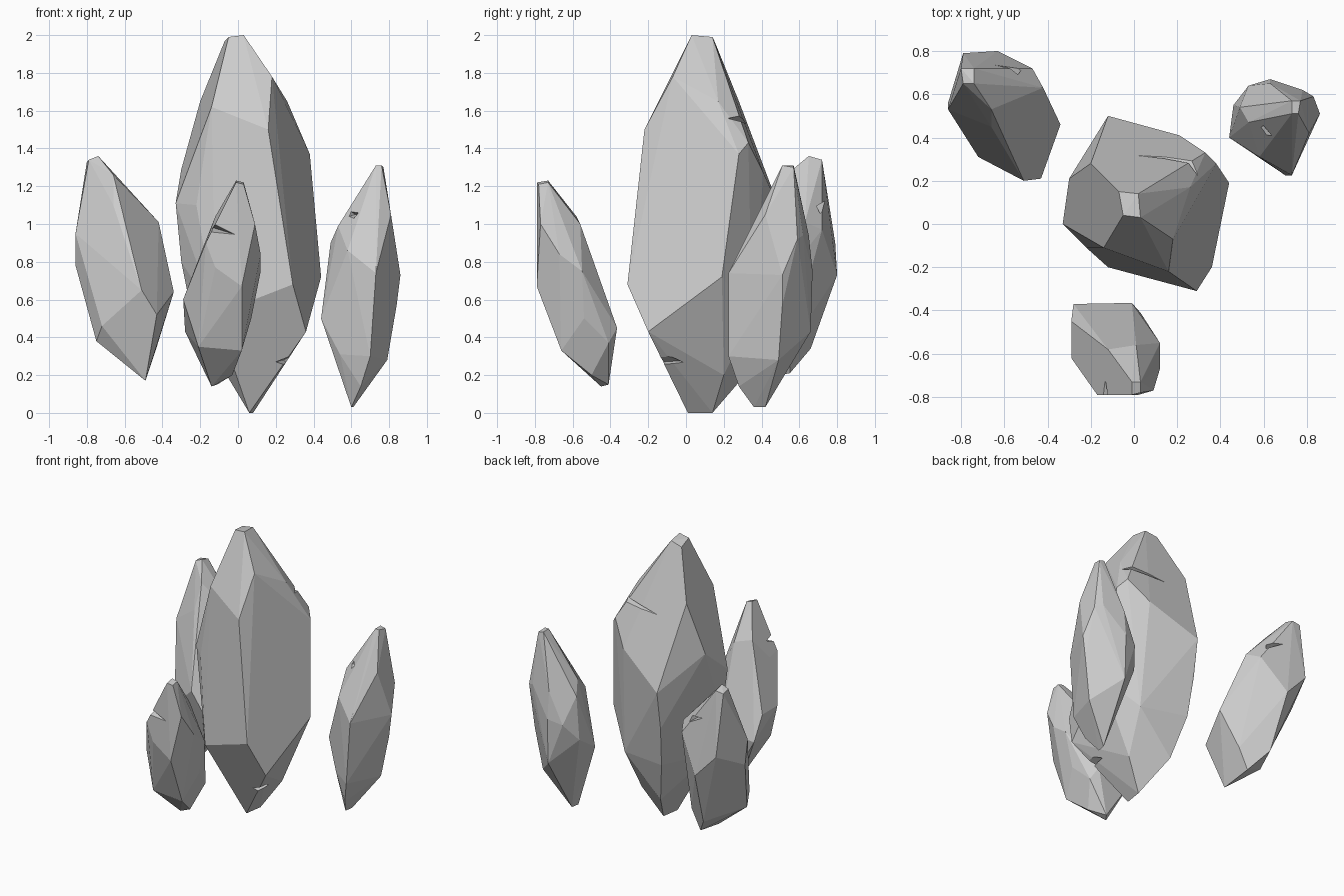
import bpy, bmesh, math


def hull(name, points):
    """Faceted convex stone around a handful of corner points."""
    bm = bmesh.new()
    for p in points:
        bm.verts.new(p)
    res = bmesh.ops.convex_hull(bm, input=bm.verts[:])
    bmesh.ops.delete(bm, geom=[v for v in bm.verts if not v.link_faces], context='VERTS')
    bmesh.ops.dissolve_limit(bm, angle_limit=math.radians(4), verts=bm.verts[:], edges=bm.edges[:])
    bmesh.ops.recalc_face_normals(bm, faces=bm.faces[:])
    mesh = bpy.data.meshes.new(name)
    bm.to_mesh(mesh)
    bm.free()
    ob = bpy.data.objects.new(name, mesh)
    bpy.context.collection.objects.link(ob)
    return ob


def crack(stone, *corners):
    """Cut a thin wedge out of a stone: thin end, two mouth corners, inner point."""
    cutter = hull("crack_cutter", corners)
    cutter.hide_render = True
    mod = stone.modifiers.new("crack", 'BOOLEAN')
    mod.operation = 'DIFFERENCE'
    mod.solver = 'EXACT'
    mod.object = cutter
    bpy.context.view_layer.update()
    deps = bpy.context.evaluated_depsgraph_get()
    mesh = bpy.data.meshes.new_from_object(stone.evaluated_get(deps))
    stone.modifiers.clear()
    stone.data = mesh
    bpy.data.objects.remove(cutter)


def crystal(name, tip, shoulder, waist, base, cracks):
    stone = hull(name, tip + shoulder + waist + base)
    for c in cracks:
        crack(stone, *c)
    return stone


# Tall centre crystal
crystal(
    "centre_crystal",
    tip=[(-.07, .15, 1.97), (.02, .14, 1.99), (.03, .03, 2), (-.05, .04, 1.99)],
    shoulder=[(-.14, -.11, 1.62), (.18, -.07, 1.78), (.16, -.22, 1.5), (.26, .17, 1.65),
              (.38, .28, 1.37), (.33, .33, 1.43), (.21, .41, 1.27), (-.2, .28, 1.65)],
    waist=[(-.3, .21, 1.29), (-.33, 0, 1.11), (-.12, .5, 1.07), (-.22, -.11, 1.1),
           (.44, .19, .72), (.29, -.31, .68), (-.3, .02, .8), (-.12, .46, .8)],
    base=[(.36, -.2, .43), (-.12, -.2, .52), (-.24, .05, .5), (-.1, .42, .52),
          (.24, .35, .5), (-.03, .33, .22), (.21, .2, .2), (.06, .01, 0), (.08, .14, 0)],
    cracks=[[(0, .32, 1.53), (.36, .35, 1.62), (.36, .35, 1.53), (.3, .22, 1.56)],
            [(.24, .03, .28), (.3, -.16, .31), (.3, -.16, .23), (.2, -.12, .27)]])

# Back left crystal
crystal(
    "left_crystal",
    tip=[(-.8, .72, 1.33), (-.74, .72, 1.34), (-.74, .65, 1.36), (-.79, .65, 1.34)],
    shoulder=[(-.66, .53, 1.26), (-.66, .45, 1.1), (-.83, .58, 1.11),
              (-.42, .63, 1.01), (-.47, .72, .97), (-.79, .79, .9)],
    waist=[(-.86, .53, .95), (-.86, .56, .78), (-.34, .46, .64), (-.51, .2, .65),
           (-.43, .21, .52), (-.63, .8, .73)],
    base=[(-.72, .31, .46), (-.75, .38, .38), (-.6, .66, .34), (-.43, .55, .35),
          (-.5, .55, .21), (-.49, .33, .17)],
    cracks=[[(-.66, .75, 1.13), (-.5, .74, 1.12), (-.5, .74, 1.04), (-.56, .66, 1.08)]])

# Back right crystal
crystal(
    "right_crystal",
    tip=[(.73, .51, 1.31), (.73, .57, 1.31), (.77, .57, 1.3), (.76, .51, 1.31)],
    shoulder=[(.81, .42, 1.05), (.83, .59, .92), (.78, .62, .94), (.63, .65, .94),
              (.49, .54, .9), (.53, .47, .99), (.58, .31, .86)],
    waist=[(.86, .51, .73), (.73, .225, .74), (.63, .67, .75), (.53, .64, .72),
           (.44, .4, .5), (.46, .55, .6), (.84, .51, .57)],
    base=[(.54, .335, .31), (.7, .225, .3), (.79, .49, .28), (.63, .66, .43),
          (.65, .28, .14), (.6, .36, .03), (.61, .42, .03)],
    cracks=[[(.7, .4, 1.03), (.55, .42, 1.1), (.55, .42, 1.03), (.62, .47, 1.05)]])

# Short front crystal
crystal(
    "front_crystal",
    tip=[(-.01, -.73, 1.23), (.03, -.73, 1.22), (.03, -.78, 1.21), (-.01, -.79, 1.22)],
    shoulder=[(.09, -.77, 1), (.01, -.56, 1), (-.12, -.58, 1.04), (-.18, -.69, .89),
              (-.17, -.79, .9)],
    waist=[(.12, -.67, .84), (.12, -.55, .75), (-.12, -.79, .77), (.02, -.79, .67),
           (-.29, -.62, .6), (-.29, -.45, .6)],
    base=[(-.28, -.37, .43), (-.01, -.365, .45), (.03, -.41, .37), (.07, -.54, .5),
          (.02, -.66, .33), (-.21, -.66, .35), (-.03, -.5, .2), (-.14, -.45, .14),
          (-.11, -.41, .15)],
    cracks=[[(0, -.8, .94), (-.17, -.82, 1.03), (-.17, -.82, .95), (-.13, -.72, .98)]])
